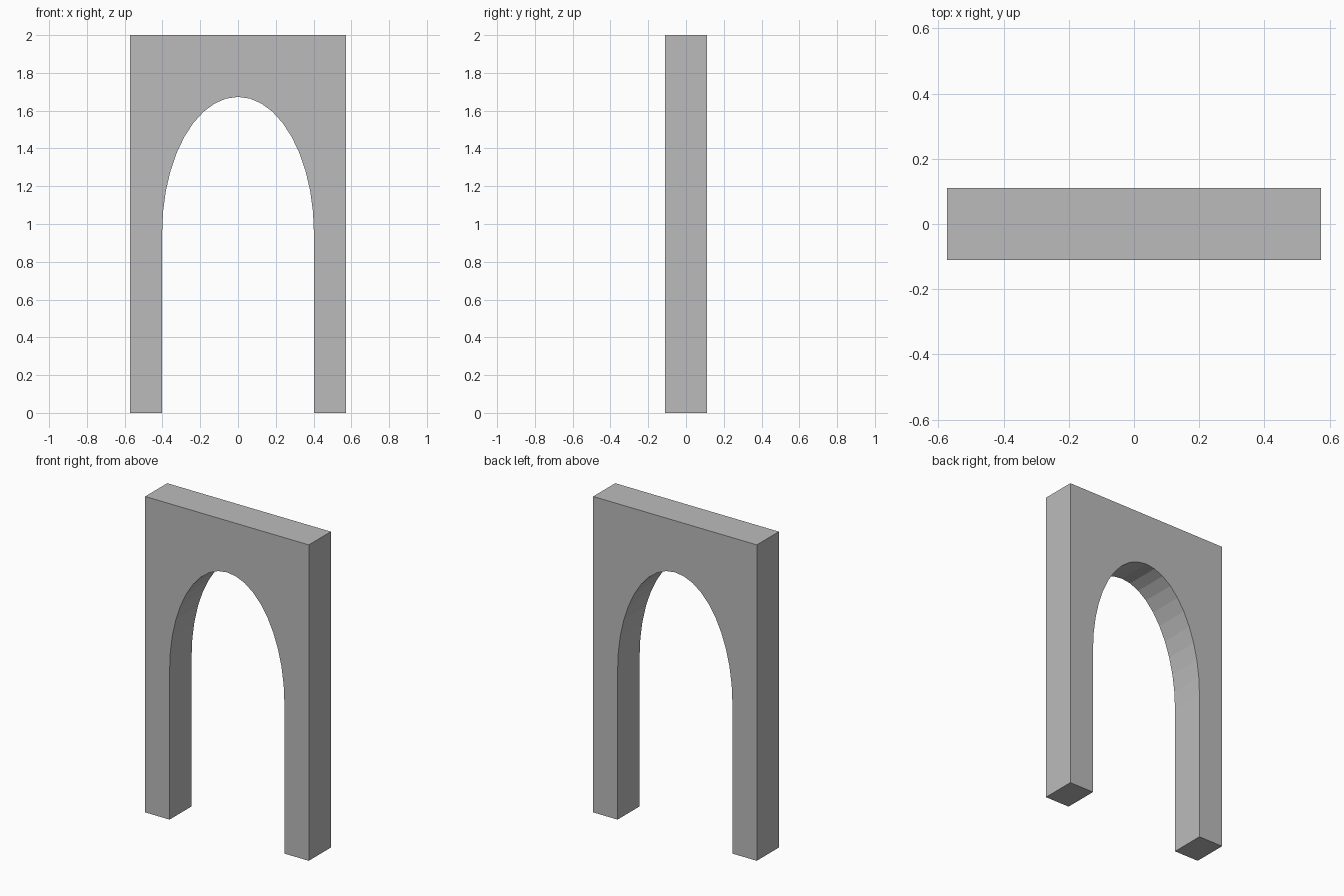
import bpy, bmesh
from math import cos, sin, pi

cube = bpy.data.objects.get("Cube")
if cube:
    bpy.data.objects.remove(cube, do_unlink=True)

HALF_WIDTH, HALF_DEPTH, HEIGHT = 0.573, 0.11, 2.0
OPENING, SPRING, CROWN = 0.402, 0.95, 1.673
SEGMENTS = 20

# Plain grey stone
stone = bpy.data.materials.new("grey stone")
stone.use_nodes = True
colour = (0.5, 0.5, 0.5, 1)
stone.diffuse_color = colour
stone.node_tree.nodes["Principled BSDF"].inputs["Base Color"].default_value = colour

# Front profile: outer rectangle, then the inner elliptical arch
profile = [(OPENING, 0), (HALF_WIDTH, 0), (HALF_WIDTH, HEIGHT),
           (-HALF_WIDTH, HEIGHT), (-HALF_WIDTH, 0), (-OPENING, 0)]
for i in range(SEGMENTS + 1):
    a = pi * (1 - i / SEGMENTS)
    profile.append((OPENING * cos(a), SPRING + (CROWN - SPRING) * sin(a)))

# Extrude the profile through the wall thickness
bm = bmesh.new()
face = bm.faces.new([bm.verts.new((x, -HALF_DEPTH, z)) for x, z in profile])
result = bmesh.ops.extrude_face_region(bm, geom=[face], use_keep_orig=True)
moved = [v for v in result["geom"] if isinstance(v, bmesh.types.BMVert)]
bmesh.ops.translate(bm, verts=moved, vec=(0, 2 * HALF_DEPTH, 0))
bmesh.ops.recalc_face_normals(bm, faces=bm.faces)

# Flat-shaded archway wall
mesh = bpy.data.meshes.new("archway")
bm.to_mesh(mesh)
bm.free()
mesh.materials.append(stone)
archway = bpy.data.objects.new("archway", mesh)
bpy.context.collection.objects.link(archway)
